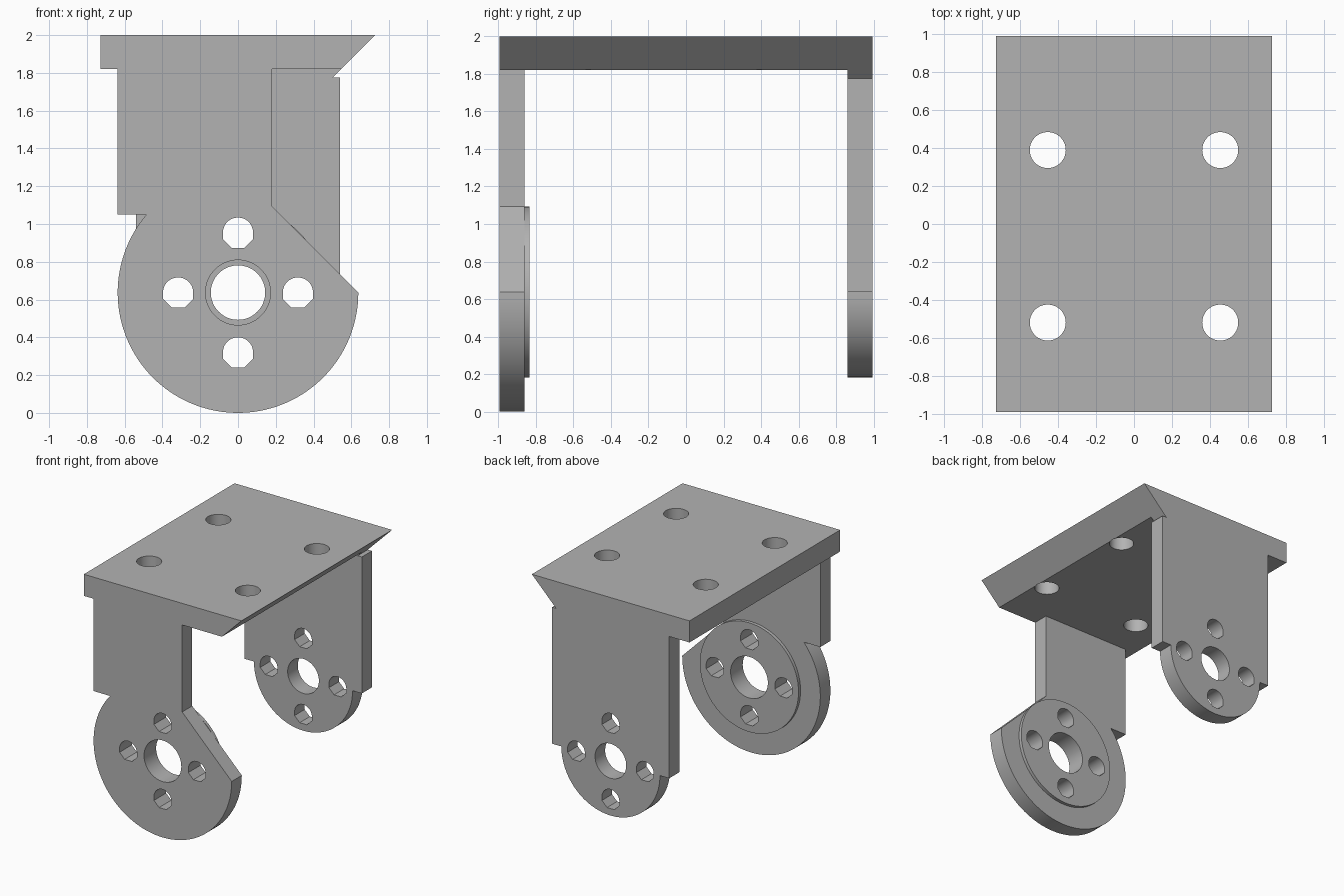
import bpy, bmesh
from math import sin, cos, radians

cube = bpy.data.objects.get("Cube")
if cube:
    bpy.data.objects.remove(cube, do_unlink=True)

grey = bpy.data.materials.new("plain grey")
grey.use_nodes = True
COLOUR = (0.45, 0.45, 0.45, 1)
grey.diffuse_color = COLOUR
grey.node_tree.nodes["Principled BSDF"].inputs["Base Color"].default_value = COLOUR

HUB = 0.637          # height of the wheel axle
TOP, UNDER = 2.0, 1.82
END, INNER = 0.993, 0.86


def arc(u, v, r, start=0, stop=360, steps=64):
    """Points on an arc; a full turn leaves out the repeated last point."""
    count = steps if stop - start == 360 else steps + 1
    angles = [radians(start + (stop - start) * i / steps) for i in range(count)]
    return [(u + r * cos(a), v + r * sin(a)) for a in angles]


def add_prism(bm, points, lo, hi, axis="y"):
    """Extrude a profile along y (points are x, z) or z (points are x, y)."""
    def ring(w):
        return [bm.verts.new((u, w, v) if axis == "y" else (u, v, w)) for u, v in points]
    a, b = ring(lo), ring(hi)
    bm.faces.new(a)
    bm.faces.new(b)
    n = len(points)
    for i in range(n):
        j = (i + 1) % n
        bm.faces.new((a[i], a[j], b[j], b[i]))


def make(name, solids):
    bm = bmesh.new()
    for solid in solids:
        add_prism(bm, *solid)
    bmesh.ops.recalc_face_normals(bm, faces=bm.faces)
    mesh = bpy.data.meshes.new(name)
    bm.to_mesh(mesh)
    bm.free()
    mesh.materials.append(grey)
    obj = bpy.data.objects.new(name, mesh)
    bpy.context.collection.objects.link(obj)
    return obj


def drilled(name, solid, holes):
    """Make a part, drill it, and smooth only its round walls."""
    obj = make(name, [solid])
    cutter = make(name + "_cutter", holes)
    cutter.hide_render = True
    mod = obj.modifiers.new("holes", "BOOLEAN")
    mod.operation, mod.solver, mod.object = "DIFFERENCE", "EXACT", cutter
    bpy.ops.object.select_all(action="DESELECT")
    obj.select_set(True)
    bpy.context.view_layer.objects.active = obj
    bpy.ops.object.modifier_apply(modifier=mod.name)
    bpy.data.objects.remove(cutter, do_unlink=True)
    bpy.ops.object.shade_smooth_by_angle(angle=radians(30))
    return obj


def screw_hole(u, v, r=0.08):
    """Round above, half an octagon below."""
    k = r * 0.414
    return arc(u, v, r, 0, 180, 24) + [(u - r, v - k), (u - k, v - r), (u + k, v - r), (u + r, v - k)]


def hub_holes(axle_radius, lo, hi):
    centres = arc(0, HUB, 0.317, steps=4)
    profiles = [arc(0, HUB, axle_radius)] + [screw_hole(u, v) for u, v in centres]
    return [(p, lo, hi) for p in profiles]


# Top plate with one bevelled side and four bolt holes
plate = [(-0.727, UNDER), (0.547, UNDER), (0.727, TOP), (-0.727, TOP)]
bolts = [(arc(x, y, 0.095), 1.7, 2.1, "z") for x in (-0.455, 0.455) for y in (-0.52, 0.39)]
drilled("top_plate", (plate, -END, END), bolts)

# Front arm: narrow strip ending in a large disc cut off diagonally
front = [(-0.637, UNDER), (-0.637, 1.05)] + arc(0, HUB, HUB, 139.6, 360, 80)
front += [(0.18, 1.094), (0.18, UNDER)]
drilled("front_arm", (front, -END, -INNER), hub_holes(0.172, -1.1, -0.7))

# Raised round pad on the inside of the front arm
drilled("front_hub_pad", (arc(0, HUB, 0.455, steps=80), -INNER, -0.833),
        hub_holes(0.172, -1.1, -0.7))

# Back arm: wide strip stepping in to a smaller half disc
back = [(-0.54, UNDER), (-0.54, HUB)] + arc(0, HUB, 0.455, 180, 360, 48)
back += [(0.54, HUB), (0.54, 1.775), (0.502, 1.775), (0.547, UNDER)]
drilled("back_arm", (back, INNER, END), hub_holes(0.144, 0.7, 1.1))
